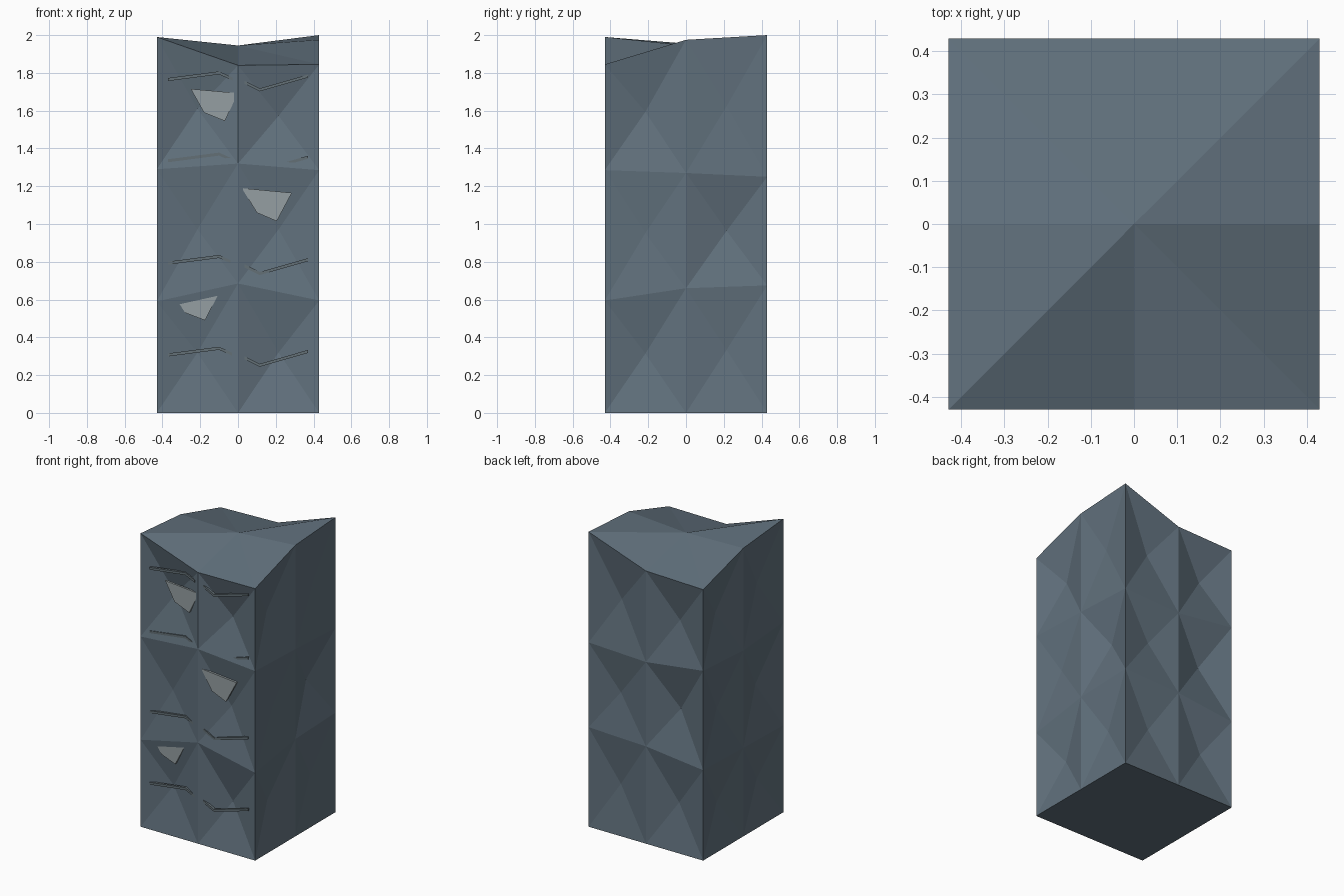
import bpy, bmesh
from mathutils import Vector

if "Cube" in bpy.data.objects:
    bpy.data.objects.remove(bpy.data.objects["Cube"])

H = 0.43


def material(name, rgb):
    m = bpy.data.materials.new(name)
    m.diffuse_color = (*rgb, 1)
    m.use_nodes = True
    m.node_tree.nodes["Principled BSDF"].inputs["Base Color"].default_value = m.diffuse_color
    return m


def finish(bm, name, mat):
    bmesh.ops.recalc_face_normals(bm, faces=bm.faces[:])
    me = bpy.data.meshes.new(name)
    bm.to_mesh(me)
    bm.free()
    me.materials.append(mat)
    ob = bpy.data.objects.new(name, me)
    bpy.context.collection.objects.link(ob)
    return ob


rock = material("slate", (0.12, 0.165, 0.205))
pale = material("pale_stone", (0.30, 0.345, 0.36))
dark = material("dark_stone", (0.125, 0.16, 0.18))

# Rock block: 8 columns round the square, 4 rows, each cell fanned to a recessed centre
ring = [(-1, -1), (0, -1), (1, -1), (1, 0), (1, 1), (0, 1), (-1, 1), (-1, 0)]
heights = [
    [0] * 8,
    [.59, .685, .595, .66, .675, .66, .613, .60],
    [1.29, 1.32, 1.285, 1.27, 1.25, 1.232, 1.287, 1.26],
    [1.99, 1.84, 1.845, 1.975, 2.0, 1.85, 1.838, 1.955],
]
recess = [
    [.05, .07, .06, .04, .04, .05, .05, .05],
    [.04, .055, .025, .07, .04, .07, .05, .06],
    [.07, .07, .065, .025, .05, .06, .06, .05],
]
normals = [Vector(n) for n in ((0, -1, 0), (1, 0, 0), (0, 1, 0), (-1, 0, 0))]
bm = bmesh.new()
rows = [[bm.verts.new((x * H, y * H, z)) for (x, y), z in zip(ring, row)] for row in heights]
for r in range(3):
    for i in range(8):
        j = (i + 1) % 8
        quad = [rows[r][i], rows[r][j], rows[r + 1][j], rows[r + 1][i]]
        mid = sum((v.co for v in quad), Vector()) / 4
        c = bm.verts.new(mid - normals[i // 2] * recess[r][i])
        for k in range(4):
            bm.faces.new((quad[k], quad[(k + 1) % 4], c))
# Uneven top fan and flat base
top = bm.verts.new((0, 0, 1.945))
for i in range(8):
    bm.faces.new((rows[3][i], rows[3][(i + 1) % 8], top))
bm.faces.new(rows[0][::-1])
finish(bm, "rock_block", rock)


def slab(name, pts, y0, y1, mat):
    """Front-facing outline in x, z extruded from y0 to y1."""
    bm = bmesh.new()
    f = bm.faces.new([bm.verts.new((x, y0, z)) for x, z in pts])
    ext = bmesh.ops.extrude_face_region(bm, geom=[f], use_keep_orig=True)
    vs = [g for g in ext["geom"] if isinstance(g, bmesh.types.BMVert)]
    bmesh.ops.translate(bm, verts=vs, vec=(0, y1 - y0, 0))
    finish(bm, name, mat)


# Bent thin ledges across the front, one left and one right per level
T = 0.008
left = [(-.37, 0), (-.10, .035), (-.03, .003)]
right = [(.035, -.015), (.115, -.055), (.37, .018)]
for n, z in enumerate((.307, .793, 1.335, 1.765)):
    for side, path in (("left", left), ("right", right)):
        pts = [(x, z + d - T) for x, d in path] + [(x, z + d + T) for x, d in reversed(path)]
        slab(f"ledge_{side}_{n + 1}", pts, -.4225, -.406, dark)

# Pale flat stone patches
patches = [
    [(-.25, 1.715), (.0, 1.693), (-.07, 1.545), (-.18, 1.59)],
    [(.02, 1.19), (.285, 1.165), (.205, 1.015), (.10, 1.06)],
    [(-.315, .585), (-.10, .635), (-.175, .49), (-.28, .53)],
]
for n, pts in enumerate(patches):
    slab(f"stone_patch_{n + 1}", pts, -.4235, -.41, pale)
